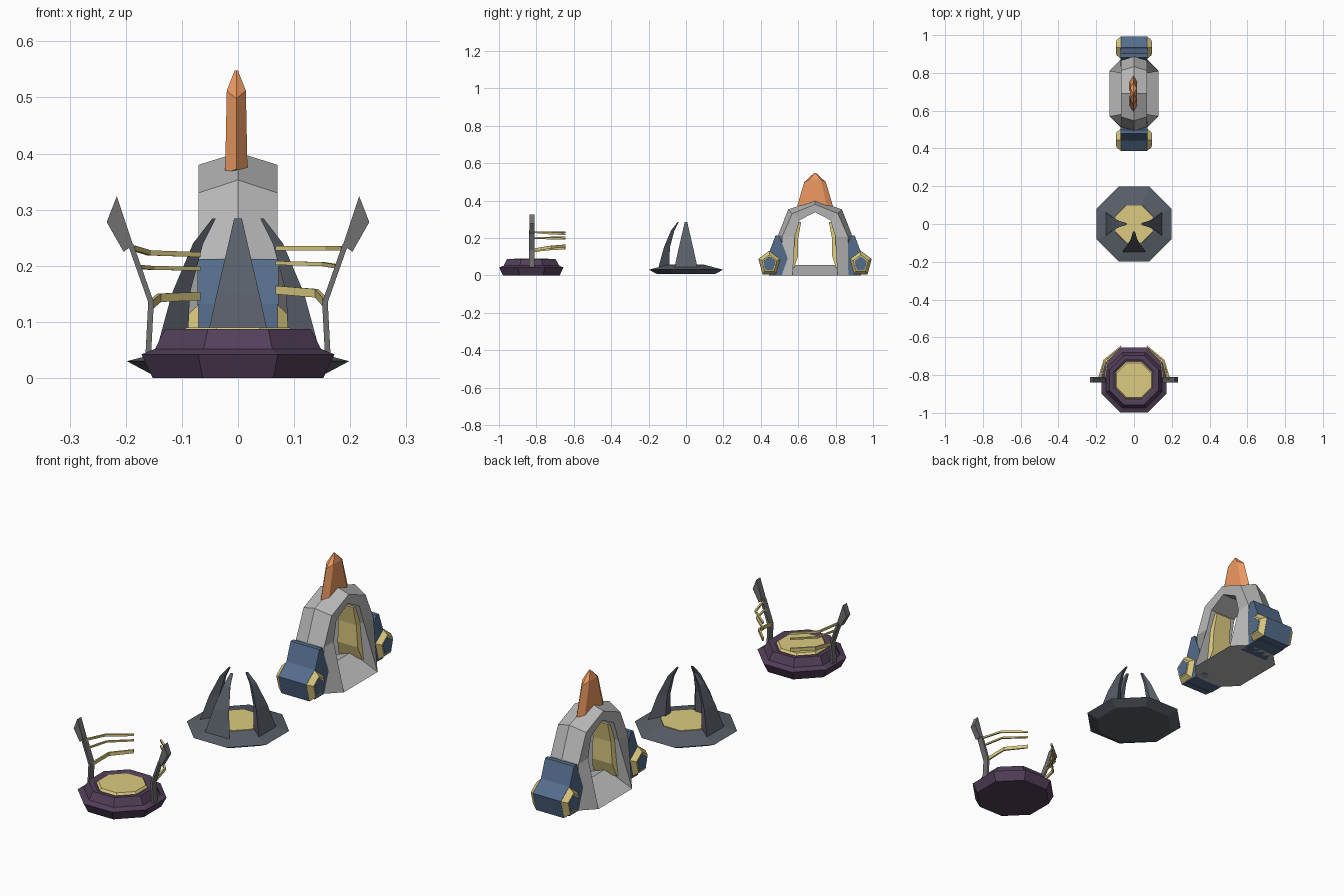
import bpy, bmesh, math
from mathutils import Vector

if "Cube" in bpy.data.objects:
    bpy.data.objects.remove(bpy.data.objects["Cube"])


def material(name, r, g, b):
    m = bpy.data.materials.new(name)
    m.diffuse_color = (r, g, b, 1)
    m.use_nodes = True
    m.node_tree.nodes["Principled BSDF"].inputs["Base Color"].default_value = m.diffuse_color
    return m


PURPLE = material("purple", .085, .05, .10)
YELLOW = material("yellow", .72, .60, .22)
SLATE = material("slate", .10, .115, .14)
BLUE = material("blue", .09, .15, .26)
ORANGE = material("orange", .85, .32, .12)
LIGHT = material("light_grey", .48, .48, .48)
STEEL = material("steel", .16, .16, .165)


def loft(name, rings, mat, caps=True, closed=False):
    """Skin a list of equal-length point rings with flat faces."""
    bm = bmesh.new()
    vs = [[bm.verts.new(p) for p in ring] for ring in rings]
    n = len(vs[0])
    for i in range(len(vs) - (0 if closed else 1)):
        a, b = vs[i], vs[(i + 1) % len(vs)]
        for j in range(n):
            k = (j + 1) % n
            bm.faces.new((a[j], a[k], b[k], b[j]))
    if caps and not closed:
        bm.faces.new(vs[0])
        bm.faces.new(vs[-1])
    bmesh.ops.remove_doubles(bm, verts=bm.verts, dist=1e-5)
    bmesh.ops.recalc_face_normals(bm, faces=bm.faces)
    me = bpy.data.meshes.new(name)
    bm.to_mesh(me)
    bm.free()
    ob = bpy.data.objects.new(name, me)
    bpy.context.collection.objects.link(ob)
    me.materials.append(mat)
    return ob


def octagons(name, cy, profile, mat):
    """Eight-sided turned shape from (apothem, height) pairs."""
    rings = []
    for ap, z in profile:
        r = ap / math.cos(math.pi / 8)
        rings.append([(r * math.cos(a), cy + r * math.sin(a), z)
                      for a in (math.pi / 8 + i * math.pi / 4 for i in range(8))])
    return loft(name, rings, mat)


def prism_x(name, pts, w, mat):
    return loft(name, [[(x, y, z) for y, z in pts] for x in (-w, w)], mat)


# ---------- front pad: purple base with two railed posts ----------
AY = -.827
octagons("round_pad_base", AY, [(.152, 0), (.172, .042), (.148, .052), (.13, .087),
                                (.113, .087), (.098, .078)], PURPLE)
octagons("round_pad_plate", AY, [(.1, .074), (.098, .082), (.092, .09)], YELLOW)


def rail(name, pts, h, mat):
    rings = []
    for p in map(Vector, pts):
        out = Vector((p.x, p.y - AY, 0)).normalized() * .004
        up = Vector((0, 0, h / 2))
        rings.append([p + out + up, p - out + up, p - out - up, p + out - up])
    loft(name, rings, mat)


for s, side in ((-1, "left"), (1, "right")):
    # bent post
    rings = []
    for x, z in ((.16, .04), (.155, .135), (.192, .24)):
        rings.append([(s * (x + dx), AY + .003 + dy, z) for dx, dy in
                      ((-.005, -.015), (.005, -.015), (.005, .015), (-.005, .015))])
    loft(side + "_post", rings, STEEL)
    # blade panel on top of the post
    panel = ((.234, .278), (.216, .324), (.187, .237), (.204, .225))
    if s > 0:
        panel = tuple((x, z) for x, z in panel)
    loft(side + "_post_blade", [[(s * x, AY + .003 + dy, z) for x, z in panel]
                                for dy in (-.014, .014)], STEEL)
    # three curved rails sweeping backwards, heights differ per side
    heights = (((.232, .223, .22), .009), ((.198, .196, .195), .007), ((.131, .143, .146), .015)) \
        if s < 0 else (((.231, .231, .231), .008), ((.199, .203, .205), .007), ((.135, .151, .157), .015))
    for i, (zs, h) in enumerate(heights):
        x0 = (.188, .176, .155)[i]
        pts = [(s * x0, AY + .005, zs[0]), (s * (x0 * .55 + .055), AY + .105, zs[1]),
               (s * .068, AY + .18, zs[2])]
        rail(side + "_rail_%d" % (i + 1), pts, h, YELLOW)

# ---------- middle pad: slate disc with three claws ----------
octagons("claw_pad_base", 0, [(.155, .007), (.198, .03), (.1, .056)], SLATE)
octagons("claw_pad_plate", 0, [(.1, .045), (.099, .059)], YELLOW)

# claw stations: outer radius, inner radius, height, outer and inner half width
CLAW = ((.148, .09, .04, .062, .02), (.118, .086, .15, .038, .012),
        (.08, .062, .24, .017, .006), (.046, .040, .284, .007, .004))
for name, turn in (("left", math.pi), ("front", -math.pi / 2), ("right", 0)):
    c, n = math.cos(turn), math.sin(turn)
    rings = []
    for ro, ri, z, wo, wi in CLAW:
        rings.append([(r * c - w * n, r * n + w * c, z)
                      for r, w in ((ro, -wo), (ro, wo), (ri, wi), (ri, -wi))])
    loft(name + "_claw", rings, SLATE)

# ---------- rear gate: arch, ramp, pods and fin ----------
CY = .69
# half-arch stations: ridge (d, z), edge (d, z), inner (x, d, z)
HALF = (((.185, 0), (.18, 0), (.13, .12, 0)),
        ((.196, .22), (.176, .208), (.07, .108, .208)),
        ((.143, .353), (.122, .33), (.066, .082, .295)),
        ((0, .402), (0, .38), (.066, 0, .338)))


def station(st, s):
    (rd, rz), (ed, ez), (ix, idd, iz) = st
    return [(0, CY + s * rd, rz), (.07, CY + s * ed, ez), (ix, CY + s * idd, iz),
            (-ix, CY + s * idd, iz), (-.07, CY + s * ed, ez)]


loft("gate_arch", [station(h, -1) for h in HALF] + [station(h, 1) for h in HALF[2::-1]], LIGHT)

# ramp through the gate
loft("gate_ramp", [[(-.13, CY + s * .122, 0), (0, CY + s * .122, .056), (.13, CY + s * .122, 0)]
                   for s in (-1, 1)], LIGHT)

POD = [(.062 * math.cos(a), .068 + .064 * math.sin(a))
       for a in (math.pi / 2 + i * math.tau / 5 for i in range(5))]
POD = [(y, max(z, 0.004) if z > .03 else 0.004) for y, z in POD]


def pod_ring(x, cy, k):
    return [(x, cy + y * k, .062 + (z - .062) * k) for y, z in POD]


for s, side in ((-1, "front"), (1, "back")):
    # glowing panel lining the inside of each leg
    lining = ((.112, .04, .06), (.092, .10, .05), (.09, .2, .045), (.074, .285, .04))
    loft(side + "_gate_lining",
         [[(-w, CY + s * d, z), (w, CY + s * d, z), (w + .012, CY + s * (d + .04), z),
           (-w - .012, CY + s * (d + .04), z)] for d, z, w in lining], YELLOW)
    # sloping blue shoulder
    prism_x(side + "_shoulder", [(CY + s * d, z) for d, z in
            ((.245, 0), (.25, .11), (.212, .212), (.192, .212), (.122, .03), (.125, 0))],
            .072, BLUE)
    # five-sided pod with bevelled yellow rims and blue lens
    py = CY + s * .244
    loft(side + "_pod", [pod_ring(-.07, py, 1), pod_ring(.07, py, 1)], BLUE)
    for t, end in ((-1, "left"), (1, "right")):
        loft("%s_pod_%s_rim" % (side, end),
             [pod_ring(t * .069, py, 1), pod_ring(t * .093, py, .68)], YELLOW)
        loft("%s_pod_%s_lens" % (side, end),
             [pod_ring(t * .088, py, .58), pod_ring(t * .0945, py, .56)], BLUE)

# orange crest fin
rings = []
for z0, z1, d, e, w in ((.372, .365, .095, .065, .02), (.498, .512, .058, .03, .017),
                        (.548, .548, .004, .002, .003)):
    rings.append([(x - .003, CY + y, z) for x, y, z in
                  ((0, -d, z0), (w, -e, z1), (w, e, z1), (0, d, z0), (-w, e, z1), (-w, -e, z1))])
loft("crest_fin", rings, ORANGE)
